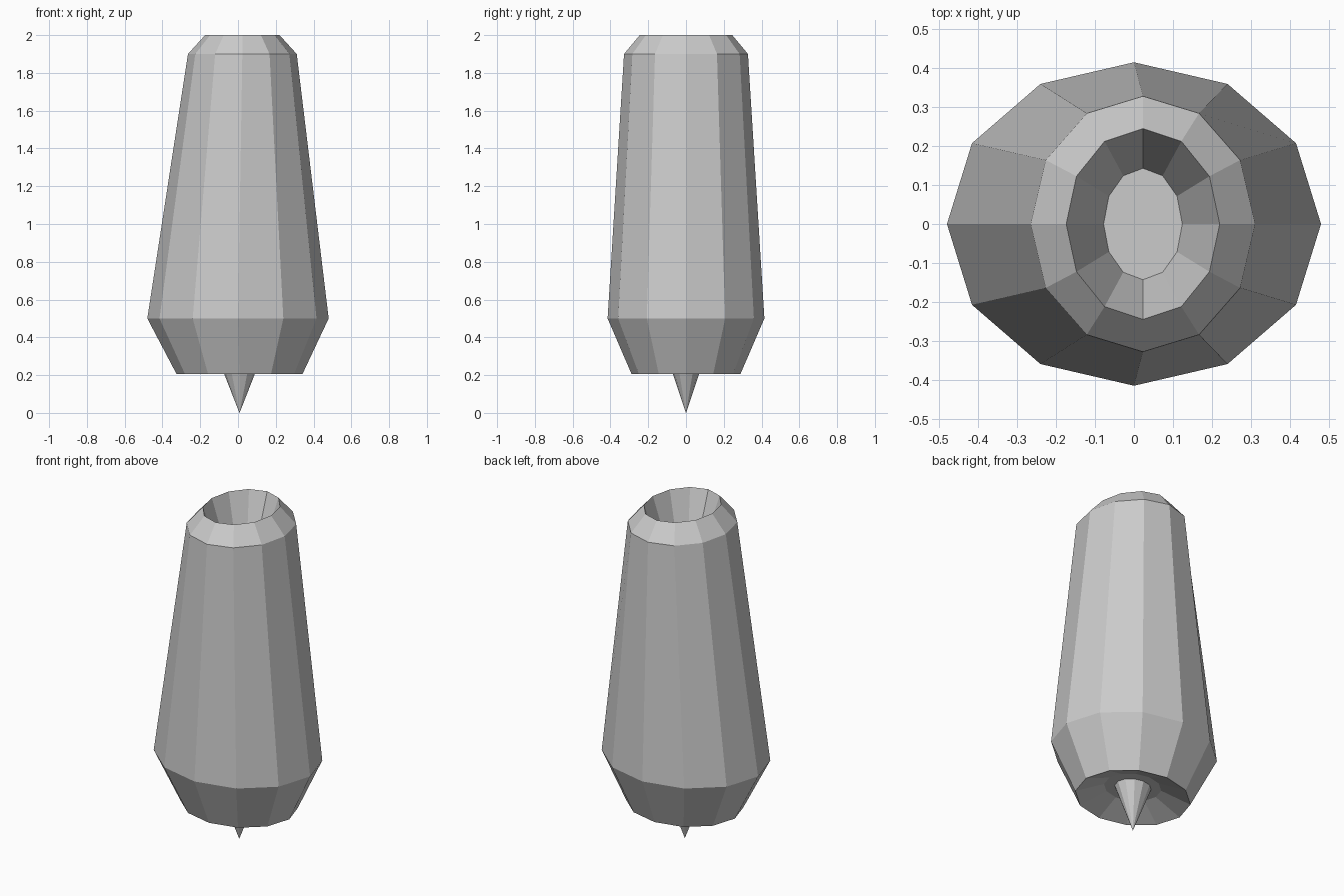
import bpy, bmesh
from math import cos, sin, pi

if "Cube" in bpy.data.objects:
    bpy.data.objects.remove(bpy.data.objects["Cube"])

SIDES = 12


def loft(name, rings):
    """Skin elliptical rings (centre x, radius x, radius y, z) and cap both ends."""
    bm = bmesh.new()
    loops = []
    for cx, rx, ry, z in rings:
        loops.append([bm.verts.new((cx + rx * cos(2 * pi * i / SIDES),
                                    ry * sin(2 * pi * i / SIDES), z))
                      for i in range(SIDES)])
    for a, b in zip(loops, loops[1:]):
        for i in range(SIDES):
            j = (i + 1) % SIDES
            bm.faces.new((a[i], a[j], b[j], b[i]))
    bm.faces.new(loops[0][::-1])
    bm.faces.new(loops[-1])
    bmesh.ops.remove_doubles(bm, verts=bm.verts, dist=1e-4)
    bmesh.ops.recalc_face_normals(bm, faces=bm.faces)
    mesh = bpy.data.meshes.new(name)
    bm.to_mesh(mesh)
    bm.free()
    obj = bpy.data.objects.new(name, mesh)
    bpy.context.collection.objects.link(obj)
    return obj


# Tapered shell, from the underside recess round to the floor of the top socket
loft("tapered_body", [
    (0.01, 0.165, 0.143, 0.27),
    (0.008, 0.333, 0.288, 0.205),
    (0.0, 0.48, 0.415, 0.50),
    (0.023, 0.288, 0.328, 1.90),
    (0.023, 0.197, 0.245, 2.00),
    (0.023, 0.101, 0.143, 1.72),
])

# Pointed spike hanging from the underside recess
loft("bottom_spike", [
    (0.008, 0.0005, 0.0005, 0.0),
    (0.008, 0.108, 0.092, 0.275),
])
